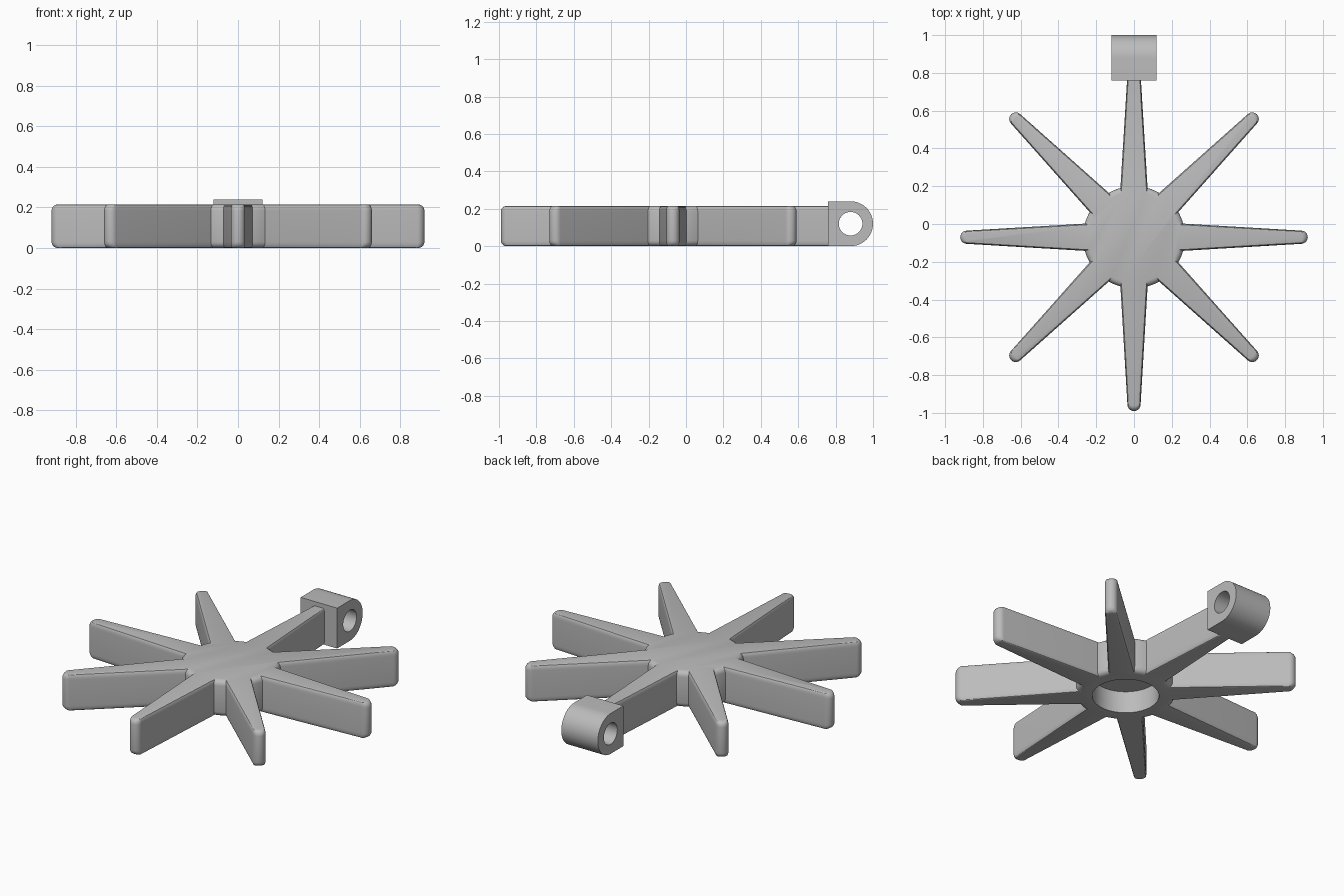
import bpy, bmesh
from math import sin, cos, pi, asin, sqrt
from mathutils import Matrix

cube = bpy.data.objects.get("Cube")
if cube:
    bpy.data.objects.remove(cube, do_unlink=True)

GREY = (0.5, 0.5, 0.5, 1)
mat = bpy.data.materials.new("plain grey")
mat.use_nodes = True
mat.diffuse_color = GREY
mat.node_tree.nodes["Principled BSDF"].inputs["Base Color"].default_value = GREY

CENTRE_Y = -0.07
SPOKES = 8
HUB_R, TIP_R, HEIGHT, FILLET = 0.27, 0.92, 0.215, 0.03
ROOT_HALF, TIP_HALF = 0.072, 0.035
LUG_SPOKE, LUG_REACH = 2, 0.86      # the spoke pointing back ends inside the lug


def loft(name, rings):
    """Skin a stack of equal point rings and cap both ends."""
    bm = bmesh.new()
    loops = [[bm.verts.new(p) for p in ring] for ring in rings]
    n = len(loops[0])
    for low, high in zip(loops, loops[1:]):
        for i in range(n):
            j = (i + 1) % n
            bm.faces.new((low[i], low[j], high[j], high[i]))
    bm.faces.new(loops[0][::-1])
    bm.faces.new(loops[-1])
    bmesh.ops.recalc_face_normals(bm, faces=bm.faces)
    mesh = bpy.data.meshes.new(name)
    bm.to_mesh(mesh)
    bm.free()
    obj = bpy.data.objects.new(name, mesh)
    mesh.materials.append(mat)
    bpy.context.collection.objects.link(obj)
    return obj


def activate(obj):
    bpy.ops.object.select_all(action='DESELECT')
    obj.select_set(True)
    bpy.context.view_layer.objects.active = obj


def bore(obj, radius, depth, matrix):
    """Cut a round hole and discard the cutter."""
    ring = [(radius * cos(2 * pi * i / 48), radius * sin(2 * pi * i / 48)) for i in range(48)]
    cutter = loft("bore_cutter", [[matrix @ Matrix.Translation((x, y, z)).translation
                                   for x, y in ring] for z in (-depth, depth)])
    cutter.hide_render = True
    mod = obj.modifiers.new("bore", 'BOOLEAN')
    mod.operation, mod.solver, mod.object = 'DIFFERENCE', 'EXACT', cutter
    activate(obj)
    bpy.ops.object.modifier_apply(modifier=mod.name)
    bpy.data.objects.remove(cutter, do_unlink=True)


def star_ring(inset, z):
    """Outline of hub and tapered spokes, drawn in by the fillet inset."""
    hub = HUB_R - inset
    root, tip = ROOT_HALF - inset * 0.3, TIP_HALF - inset * 0.3
    root_angle = asin(root / hub)
    points = []
    for k in range(SPOKES):
        a = k * 2 * pi / SPOKES
        # spoke: root, rounded tip, root
        local = [(sqrt(hub * hub - root * root), -root)]
        for i in range(13):
            t = -pi / 2 + pi * i / 12
            r = TIP_R - TIP_HALF + (TIP_HALF - inset) * cos(t)
            if k == LUG_SPOKE:
                r = min(r, LUG_REACH)
            local.append((r, tip * sin(t)))
        local.append((local[0][0], root))
        points += [(r * cos(a) - w * sin(a), r * sin(a) + w * cos(a) + CENTRE_Y, z)
                   for r, w in local]
        # hub arc up to the next spoke
        gap = 2 * pi / SPOKES - 2 * root_angle
        for i in range(1, 4):
            b = a + root_angle + gap * i / 4
            points.append((hub * cos(b), hub * sin(b) + CENTRE_Y, z))
    return points


# Hub and spokes with filleted top and bottom rims
rim = [(FILLET * (1 - sin(i * pi / 8)), FILLET * (1 - cos(i * pi / 8))) for i in range(5)]
rings = [star_ring(inset, z) for inset, z in rim]
rings += [star_ring(inset, HEIGHT - z) for inset, z in reversed(rim)]
star = loft("hub_and_spokes", rings)

# Blind round socket under the hub
bore(star, 0.18, 0.13, Matrix.Translation((0, CENTRE_Y, 0)))

# Hinge lug: square inner end, round outer end, cross hole
LUG_Y, LUG_R = 0.88, 0.12
profile = [(LUG_Y - LUG_R, 0)]
for i in range(25):
    t = -pi / 2 + pi * i / 24
    profile.append((LUG_Y + LUG_R * cos(t), LUG_R + LUG_R * sin(t)))
profile.append((LUG_Y - LUG_R, 2 * LUG_R))
lug = loft("hinge_lug", [[(x, y, z) for y, z in profile] for x in (-LUG_R, LUG_R)])
bore(lug, 0.063, 0.3, Matrix.Translation((0, LUG_Y, LUG_R)) @ Matrix.Rotation(pi / 2, 4, 'Y'))

for part in (star, lug):
    activate(part)
    bpy.ops.object.shade_smooth_by_angle(angle=pi / 6)
